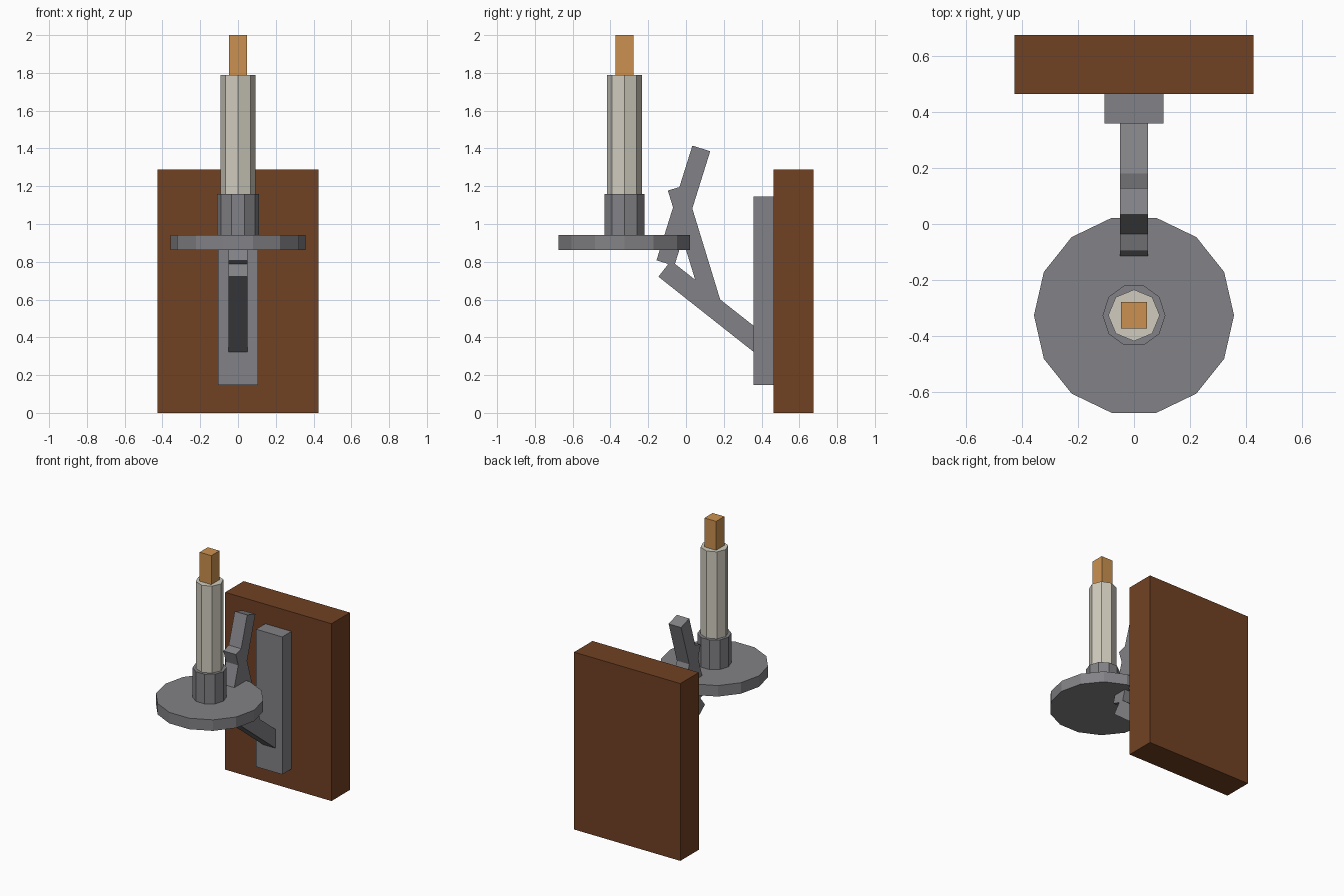
import bpy, bmesh, math
from mathutils import Vector

if "Cube" in bpy.data.objects:
    bpy.data.objects.remove(bpy.data.objects["Cube"])


def material(name, rgb):
    m = bpy.data.materials.new(name)
    m.diffuse_color = (*rgb, 1)
    m.use_nodes = True
    m.node_tree.nodes["Principled BSDF"].inputs["Base Color"].default_value = m.diffuse_color
    return m


wood = material("brown wood", (0.165, 0.053, 0.017))
iron = material("grey iron", (0.225, 0.222, 0.238))
wax = material("cream wax", (0.63, 0.60, 0.51))
flame = material("orange flame", (0.60, 0.285, 0.08))


def finish(name, bm, mat):
    bmesh.ops.recalc_face_normals(bm, faces=bm.faces[:])
    me = bpy.data.meshes.new(name)
    bm.to_mesh(me)
    bm.free()
    me.materials.append(mat)
    ob = bpy.data.objects.new(name, me)
    bpy.context.collection.objects.link(ob)
    return ob


def extrude(name, points, offset, mat):
    """Solid made by pushing a flat outline along offset."""
    bm = bmesh.new()
    face = bm.faces.new([bm.verts.new(p) for p in points])
    ext = bmesh.ops.extrude_face_region(bm, geom=[face])["geom"]
    moved = [v for v in ext if isinstance(v, bmesh.types.BMVert)]
    bmesh.ops.translate(bm, verts=moved, vec=offset)
    return finish(name, bm, mat)


def box(name, hx, y0, y1, z0, z1, mat):
    pts = [(-hx, y0, z0), (hx, y0, z0), (hx, y1, z0), (-hx, y1, z0)]
    return extrude(name, pts, (0, 0, z1 - z0), mat)


def prism(name, sides, r, z0, z1, mat):
    """Upright prism on the candle axis."""
    angs = [2 * math.pi * i / sides for i in range(sides)]
    pts = [(r * math.cos(a), CY + r * math.sin(a), z0) for a in angs]
    return extrude(name, pts, (0, 0, z1 - z0), mat)


def side_profile(name, yz, hx, mat):
    return extrude(name, [(-hx, y, z) for y, z in yz], (2 * hx, 0, 0), mat)


def bar(name, a, b, width, hx, mat):
    """Square-ended bar between two (y, z) points."""
    a, b = Vector(a), Vector(b)
    d = (b - a).normalized()
    n = Vector((-d.y, d.x)) * width / 2
    return side_profile(name, [a + n, b + n, b - n, a - n], hx, mat)


CY = -0.326   # candle axis

# Wall board and mounting plate
box("wall_board", 0.427, 0.463, 0.675, 0, 1.288, wood)
box("mounting_plate", 0.105, 0.358, 0.463, 0.147, 1.146, iron)

# Bracket: sloping arm cut flush with the plate, and two crossed bars
side_profile("support_arm", [(-0.146, 0.721), (-0.080, 0.806),
                             (0.358, 0.461), (0.358, 0.323)], 0.05, iron)
bar("rising_bar", (-0.109, 0.793), (0.081, 1.400), 0.099, 0.05, iron)
bar("brace_bar", (-0.050, 1.191), (0.139, 0.573), 0.096, 0.05, iron)

# Drip tray, cup, candle and flame
prism("drip_tray", 14, 0.357, 0.863, 0.943, iron)
prism("candle_cup", 10, 0.112, 0.943, 1.158, iron)
prism("candle", 8, 0.092, 1.158, 1.79, wax)
box("flame", 0.047, CY - 0.047, CY + 0.047, 1.79, 2.0, flame)
